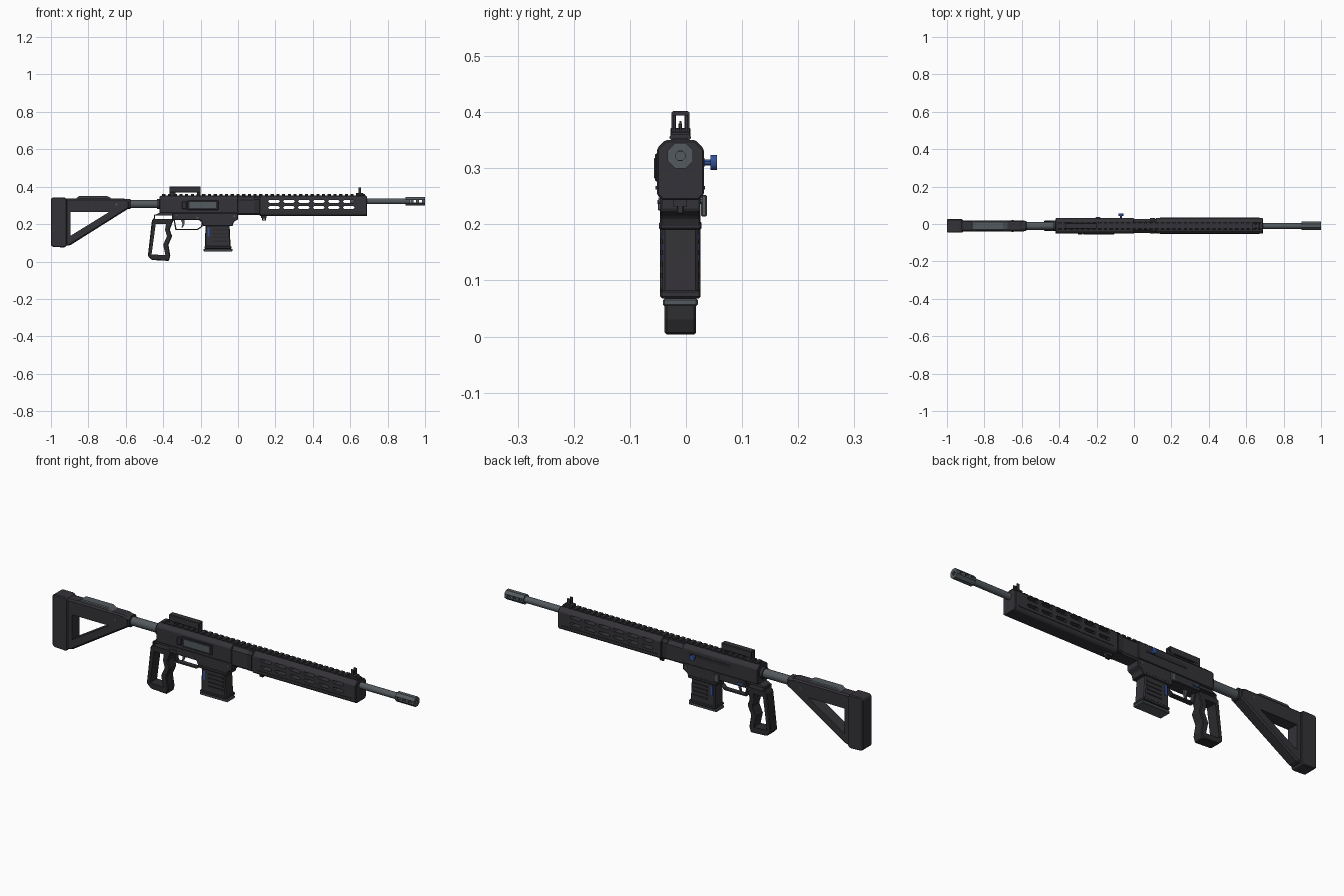
import bpy, bmesh, math
from mathutils import Vector, Matrix

cube = bpy.data.objects.get("Cube")
if cube:
    bpy.data.objects.remove(cube, do_unlink=True)

CY = -0.01  # centre plane of the body


def material(name, rgb, rough=0.6):
    m = bpy.data.materials.new(name)
    m.use_nodes = True
    m.diffuse_color = (*rgb, 1)
    node = m.node_tree.nodes["Principled BSDF"]
    node.inputs["Base Color"].default_value = (*rgb, 1)
    node.inputs["Roughness"].default_value = rough
    return m


DARK = material("dark polymer", (0.034, 0.032, 0.038))
BLACK = material("black polymer", (0.025, 0.025, 0.028))
STEEL = material("grey steel", (0.085, 0.1, 0.11))
BLUE = material("blue accent", (0.035, 0.085, 0.33))


def apply(ob, mod):
    bpy.context.view_layer.objects.active = ob
    bpy.ops.object.modifier_apply(modifier=mod.name)


def prism(name, pts, a, b, mat, axis="y", bevel=0.0):
    """Extrude an outline from a to b: (x, z) points along y, or (y, z) points along x."""
    bm = bmesh.new()
    place = (lambda p: (p[0], a, p[1])) if axis == "y" else (lambda p: (a, p[0], p[1]))
    face = bm.faces.new([bm.verts.new(place(p)) for p in pts])
    ext = bmesh.ops.extrude_face_region(bm, geom=[face])
    step = Vector((0, b - a, 0)) if axis == "y" else Vector((b - a, 0, 0))
    bmesh.ops.translate(bm, vec=step, verts=[v for v in ext["geom"] if isinstance(v, bmesh.types.BMVert)])
    bmesh.ops.recalc_face_normals(bm, faces=bm.faces)
    me = bpy.data.meshes.new(name)
    bm.to_mesh(me)
    bm.free()
    me.materials.append(mat)
    ob = bpy.data.objects.new(name, me)
    bpy.context.collection.objects.link(ob)
    if bevel:
        mod = ob.modifiers.new("bevel", "BEVEL")
        mod.width, mod.segments, mod.limit_method = bevel, 1, "ANGLE"
        apply(ob, mod)
    return ob


def box(name, x0, x1, z0, z1, half, mat, bevel=0.0, cy=CY):
    return prism(name, [(x0, z0), (x1, z0), (x1, z1), (x0, z1)], cy - half, cy + half, mat, bevel=bevel)


def cylinder(name, r, start, end, mat, sides=16):
    start, end = Vector(start), Vector(end)
    bm = bmesh.new()
    bmesh.ops.create_cone(bm, cap_ends=True, segments=sides, radius1=r, radius2=r, depth=(end - start).length)
    turn = (end - start).to_track_quat("Z", "Y").to_matrix().to_4x4()
    spin = Matrix.Rotation(math.pi / sides, 4, "Z")
    bm.transform(Matrix.Translation((start + end) / 2) @ turn @ spin)
    me = bpy.data.meshes.new(name)
    bm.to_mesh(me)
    bm.free()
    me.materials.append(mat)
    ob = bpy.data.objects.new(name, me)
    bpy.context.collection.objects.link(ob)
    if sides > 8:
        bpy.ops.object.select_all(action="DESELECT")
        ob.select_set(True)
        bpy.context.view_layer.objects.active = ob
        bpy.ops.object.shade_smooth_by_angle()
    return ob


def cut(ob, *cutters):
    for c in cutters:
        mod = ob.modifiers.new("cut", "BOOLEAN")
        mod.operation, mod.solver, mod.object = "DIFFERENCE", "EXACT", c
        apply(ob, mod)
        bpy.data.objects.remove(c, do_unlink=True)


def section(half, z0, z1, top, low):
    """Chamfered cross-section around the centre plane."""
    side = [(half - low, z0), (half, z0 + low), (half, z1 - top), (half - top, z1)]
    return [(CY + y, z) for y, z in side] + [(CY - y, z) for y, z in reversed(side)]


# Barrel and ported muzzle
AX = 0.322
cylinder("barrel", 0.016, (0.6, CY, AX), (0.92, CY, AX), STEEL)
muzzle = cylinder("muzzle_brake", 0.0245, (0.895, CY, AX), (1.0, CY, AX), STEEL, 8)
cut(muzzle, cylinder("bore", 0.009, (0.975, CY, AX), (1.02, CY, AX), BLACK, 8))
for x in (0.914, 0.945, 0.976):
    cut(muzzle, box("port", x - 0.008, x + 0.008, AX - 0.007, AX + 0.007, 0.1, BLACK))

# Handguard with two rows of open slots and a shallow top row
guard = prism("handguard", section(0.042, 0.243, 0.35, 0.016, 0.01), 0.115, 0.69, DARK, "x", 0.003)
for i in range(6):
    x = 0.16 + 0.08 * i
    for z in (0.322, 0.288):
        slot = [(x, z), (x + 0.008, z - 0.008), (x + 0.056, z - 0.008),
                (x + 0.064, z), (x + 0.056, z + 0.008), (x + 0.008, z + 0.008)]
        cut(guard, prism("slot", slot, -0.2, 0.2, BLACK))
for s in (-1, 1):
    box("handguard_lower_rib", 0.14, 0.67, 0.262, 0.268, 0.002, BLACK, cy=CY + s * 0.042)
box("sling_loop_mount", 0.122, 0.152, 0.232, 0.246, 0.012, DARK)
loop = box("sling_loop", 0.128, 0.15, 0.218, 0.236, 0.006, DARK, 0.002)
cut(loop, box("loop_hole", 0.135, 0.143, 0.223, 0.231, 0.1, DARK))

# Upper receiver
prism("upper_receiver", section(0.041, 0.258, 0.35, 0.014, 0.004), -0.42, 0.0, DARK, "x", 0.004)
prism("barrel_nut_block", section(0.038, 0.248, 0.345, 0.016, 0.008), -0.005, 0.118, DARK, "x")
prism("receiver_collar", section(0.041, 0.25, 0.346, 0.014, 0.006), 0.085, 0.112, BLACK, "x")
box("ejection_port_frame", -0.272, -0.105, 0.276, 0.326, 0.004, BLACK, 0.002, cy=CY - 0.041)
box("ejection_port", -0.26, -0.117, 0.286, 0.317, 0.003, STEEL, cy=CY - 0.044)
box("case_deflector", -0.3, -0.275, 0.28, 0.32, 0.006, DARK, 0.003, cy=CY - 0.041)
box("charging_slot", -0.27, -0.04, 0.302, 0.318, 0.002, BLACK, cy=CY + 0.041)

# Charging handle
cylinder("charging_stem", 0.006, (-0.07, 0.02, 0.31), (-0.07, 0.046, 0.31), BLUE, 8)
cylinder("charging_knob", 0.0135, (-0.07, 0.044, 0.31), (-0.07, 0.055, 0.31), BLUE, 12)

# Top rail with teeth
box("rail_base", -0.41, 0.685, 0.345, 0.353, 0.014, DARK)
for i in range(36):
    x = -0.405 + 0.0305 * i
    prism("rail_tooth", section(0.019, 0.35, 0.36, 0.004, 0.003), x, x + 0.017, DARK, "x")

# Rear sight tunnel on two feet
sight = prism("rear_sight_body", section(0.016, 0.37, 0.402, 0.003, 0.002), -0.365, -0.2, DARK, "x")
cut(sight, box("tunnel", -0.4, -0.1, 0.365, 0.394, 0.0075, DARK))
for x0, x1 in ((-0.365, -0.335), (-0.218, -0.2)):
    box("rear_sight_foot", x0, x1, 0.352, 0.372, 0.018, DARK, 0.002)
box("rear_sight_post", -0.352, -0.346, 0.37, 0.38, 0.003, BLACK)

# Front sight
box("front_sight_base", 0.63, 0.67, 0.354, 0.366, 0.018, DARK, 0.002)
for s in (-1, 1):
    box("front_sight_ear", 0.643, 0.657, 0.362, 0.395, 0.0025, DARK, cy=CY + s * 0.011)
box("front_sight_post", 0.647, 0.653, 0.362, 0.384, 0.002, BLACK)

# Lower receiver with magazine well
lower = [(-0.35, 0.26), (-0.35, 0.222), (-0.2, 0.222), (-0.188, 0.192), (-0.03, 0.192),
         (-0.022, 0.212), (0.0, 0.225), (0.0, 0.26)]
prism("lower_receiver", lower, CY - 0.036, CY + 0.036, DARK, bevel=0.003)
box("magazine_well_lip", -0.19, -0.028, 0.19, 0.205, 0.038, DARK, 0.003)
for x in (-0.33, -0.02):
    cylinder("receiver_pin", 0.006, (x, CY - 0.039, 0.242), (x, CY + 0.039, 0.242), STEEL, 8)
box("bolt_lever", -0.205, -0.18, 0.214, 0.252, 0.005, STEEL, 0.002, cy=0.032)
box("magazine_button", -0.225, -0.21, 0.225, 0.238, 0.004, STEEL, 0.001, cy=CY - 0.036)
for s in (-1, 1):
    box("fire_selector", -0.338, -0.308, 0.236, 0.243, 0.003, BLUE if s > 0 else DARK, cy=CY + s * 0.038)

# Magazine, slightly raked
mag = [(-0.172, 0.2), (-0.045, 0.2), (-0.043, 0.14), (-0.038, 0.07), (-0.176, 0.07), (-0.176, 0.14)]
prism("magazine", mag, CY - 0.032, CY + 0.032, DARK, bevel=0.005)
box("magazine_floor_plate", -0.184, -0.03, 0.054, 0.068, 0.031, STEEL, 0.003)
box("magazine_floor_rim", -0.18, -0.034, 0.068, 0.082, 0.036, DARK, 0.003)
for s in (-1, 1):
    y = CY + s * 0.032
    box("magazine_window", -0.164, -0.153, 0.135, 0.183, 0.002, BLUE, cy=y)
    for z in (0.105, 0.125, 0.145, 0.165):
        box("magazine_rib", -0.135, -0.055, z, z + 0.008, 0.003, BLACK, cy=y)

# Trigger and guard
hoop = [(-0.345, 0.226), (-0.335, 0.168), (-0.215, 0.168), (-0.19, 0.186), (-0.185, 0.226)]
hole = [(-0.338, 0.222), (-0.329, 0.175), (-0.217, 0.175), (-0.197, 0.189), (-0.194, 0.222)]
cut(prism("trigger_guard", hoop, CY - 0.012, CY + 0.012, DARK), prism("gap", hole, -0.2, 0.2, DARK))
curve = [(-0.305, 0.225), (-0.285, 0.225), (-0.287, 0.2), (-0.295, 0.182), (-0.302, 0.182), (-0.297, 0.2)]
prism("trigger", curve, CY - 0.005, CY + 0.005, STEEL)

# Skeleton grip
outer = [(-0.45, 0.25), (-0.345, 0.25), (-0.345, 0.222), (-0.365, 0.17), (-0.352, 0.135), (-0.372, 0.09),
         (-0.362, 0.03), (-0.37, 0.003), (-0.46, 0.008), (-0.482, 0.03), (-0.46, 0.222), (-0.45, 0.23)]
window = [(-0.44, 0.2), (-0.385, 0.2), (-0.39, 0.17), (-0.38, 0.135), (-0.4, 0.09),
          (-0.388, 0.034), (-0.462, 0.038)]
grip = prism("grip_frame", outer, CY - 0.028, CY + 0.028, BLACK, bevel=0.004)
cut(grip, prism("grip_window", window, -0.2, 0.2, BLACK),
    box("tang_gap", -0.444, -0.352, 0.228, 0.245, 0.1, BLACK))
prism("grip_tang", [(-0.45, 0.245), (-0.34, 0.245), (-0.34, 0.265), (-0.41, 0.265)], CY - 0.028, CY + 0.028, DARK)

# Buffer tube and its rings
cylinder("buffer_tube", 0.022, (-0.68, CY, 0.307), (-0.4, CY, 0.307), STEEL)
cylinder("tube_lock_ring", 0.028, (-0.434, CY, 0.307), (-0.415, CY, 0.307), DARK)
prism("stock_collar", section(0.027, 0.28, 0.335, 0.01, 0.01), -0.6, -0.575, DARK, "x", 0.002)

# Triangular stock
body = [(-0.93, 0.337), (-0.61, 0.337), (-0.582, 0.326), (-0.582, 0.285), (-0.9, 0.085), (-0.93, 0.085)]
stock = prism("stock_frame", body, CY - 0.03, CY + 0.03, DARK, bevel=0.007)
cut(stock, prism("stock_window", [(-0.895, 0.264), (-0.69, 0.264), (-0.895, 0.138)], -0.2, 0.2, DARK))
butt = [(-1.0, 0.335), (-0.99, 0.343), (-0.928, 0.343), (-0.915, 0.333), (-0.915, 0.085),
        (-0.925, 0.075), (-0.99, 0.078), (-1.0, 0.086)]
prism("butt_pad", butt, CY - 0.036, CY + 0.036, DARK, bevel=0.004)
prism("cheek_rest", [(-0.87, 0.334), (-0.85, 0.35), (-0.7, 0.35), (-0.67, 0.334)],
      CY - 0.024, CY + 0.024, STEEL, bevel=0.004)
for s in (-1, 1):
    cylinder("stock_pin", 0.006, (-0.65, CY + s * 0.02, 0.305), (-0.65, CY + s * 0.032, 0.305), STEEL, 8)
